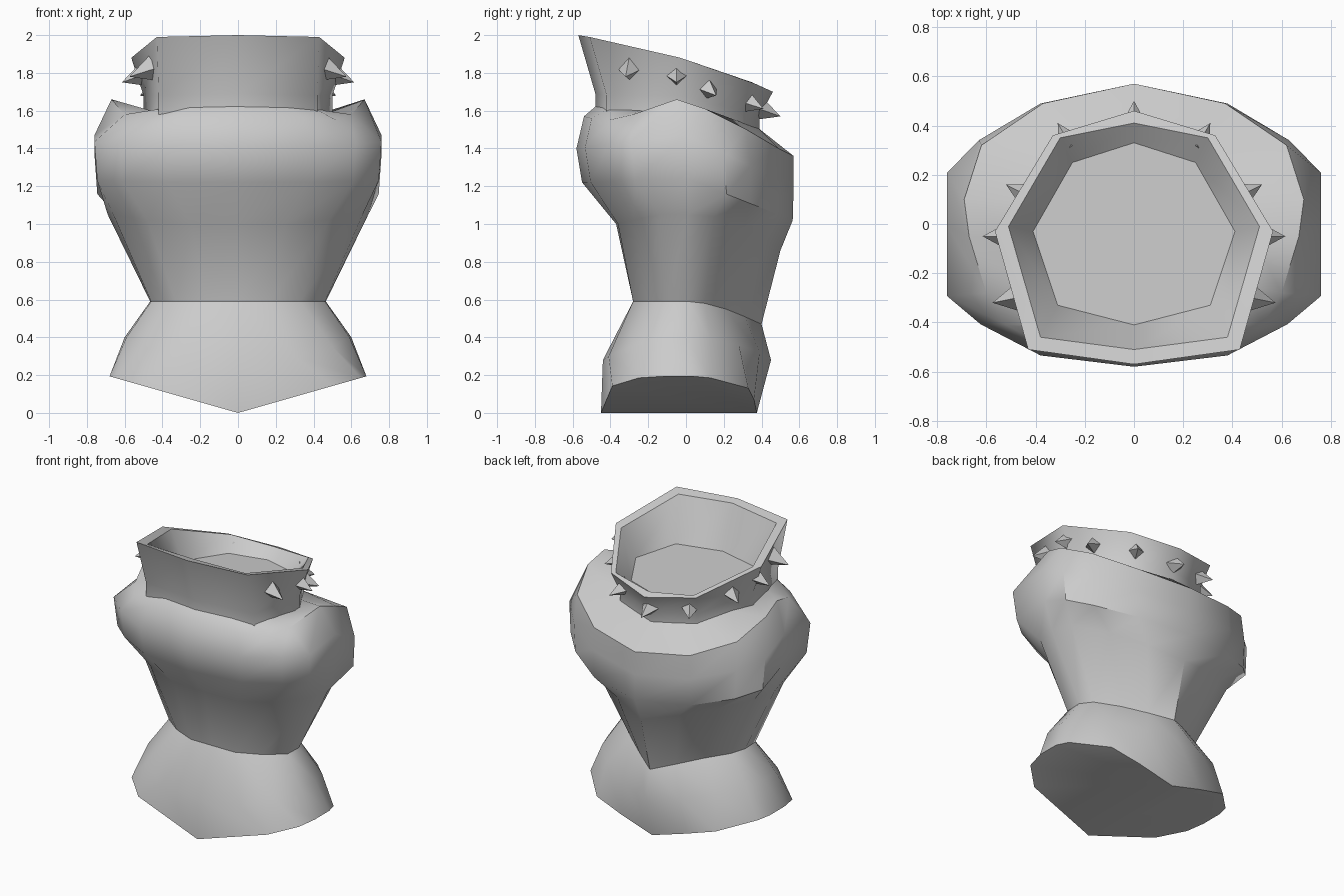
import bpy, bmesh, math
from mathutils import Vector

cube = bpy.data.objects.get("Cube")
if cube:
    bpy.data.objects.remove(cube)

grey = bpy.data.materials.new("plain_grey")
grey.use_nodes = True
grey.diffuse_color = (0.6, 0.6, 0.6, 1)
grey.node_tree.nodes["Principled BSDF"].inputs["Base Color"].default_value = (0.6, 0.6, 0.6, 1)

# Half outline from front centre to back centre: x share, y share
BODY = [(0, -1), (.5, -.92), (.82, -.7), (1, -.5), (1, 0), (1, .37), (.83, .6), (.5, .86), (0, 1)]


def mirror(half):
    """Close a half outline into a full loop."""
    return [Vector(p) for p in half] + [Vector((-x, y, z)) for x, y, z in half[-2:0:-1]]


def ring(width, front, back, z_front, z_side, z_back):
    mid, reach = (front + back) / 2, (back - front) / 2
    half = []
    for u, v in BODY:
        end = z_front if v < 0 else z_back
        half.append((u * width, mid + v * reach, z_side + (end - z_side) * abs(v)))
    return mirror(half)


def finish(name, bm, angle=None):
    bmesh.ops.recalc_face_normals(bm, faces=bm.faces)
    mesh = bpy.data.meshes.new(name)
    bm.to_mesh(mesh)
    bm.free()
    mesh.materials.append(grey)
    obj = bpy.data.objects.new(name, mesh)
    bpy.context.collection.objects.link(obj)
    if angle:
        bpy.ops.object.select_all(action='DESELECT')
        obj.select_set(True)
        bpy.context.view_layer.objects.active = obj
        bpy.ops.object.shade_smooth_by_angle(angle=math.radians(angle), keep_sharp_edges=True)


def loft(rings, sharp=()):
    """Bridge successive loops with quads; the loops listed in sharp keep a hard edge."""
    bm = bmesh.new()
    loops = [[bm.verts.new(p) for p in r] for r in rings]
    n = len(loops[0])
    for a, b in zip(loops, loops[1:]):
        for i in range(n):
            j = (i + 1) % n
            bm.faces.new((a[i], a[j], b[j], b[i]))
    for k in sharp:
        for i in range(n):
            bm.edges.get((loops[k][i - 1], loops[k][i])).smooth = False
    return bm, loops[-1]


# Torso: waist, ribs, chest, shoulder ridge, neck opening
waist = mirror([(0, -.28, .59), (.17, -.28, .59), (.33, -.21, .59), (.46, -.11, .59), (.465, .01, .59),
                (.42, .1, .58), (.28, .21, .55), (.14, .31, .51), (0, .4, .47)])
ribs = mirror([(0, -.37, 1), (.25, -.36, 1), (.48, -.28, 1.02), (.66, -.14, 1.05), (.69, .01, 1.05),
               (.64, .15, 1.04), (.46, .31, .98), (.24, .42, .92), (0, .5, .86)])
shoulders = mirror([(0, -.54, 1.57), (.35, -.5, 1.56), (.52, -.41, 1.55), (.6, -.28, 1.58), (.67, -.05, 1.66),
                    (.69, .1, 1.61), (.62, .32, 1.5), (.37, .49, 1.4), (0, .57, 1.36)])
opening = mirror([(0, -.47, 1.63), (.25, -.44, 1.62), (.41, -.41, 1.61), (.46, -.25, 1.6), (.48, -.05, 1.59),
                  (.42, .1, 1.58), (.3, .29, 1.54), (.15, .34, 1.52), (0, .38, 1.51)])
bm, _ = loft([
    waist,
    ribs,
    ring(.745, -.55, .565, 1.22, 1.24, 1.02),
    ring(.76, -.58, .57, 1.40, 1.47, 1.2),
    shoulders,
    opening,
])
finish("torso", bm, 45)

# Hips: flare from the waist to a hem that rises towards both sides
flare = mirror([(0, -.44, .28), (.3, -.41, .3), (.5, -.3, .35), (.59, -.15, .4), (.6, 0, .4),
                (.56, .13, .39), (.42, .28, .36), (.22, .39, .32), (0, .45, .28)])
outline = [(0, -.45), (.5, -.39), (.65, -.25), (.68, -.12), (.68, .04), (.65, .13), (.46, .33), (.25, .36), (0, .375)]
hem = mirror([(x, y, .285 * x) for x, y in outline])
bm, low = loft([waist, flare, hem], sharp=[2])
half = len(outline)
bm.faces.new(low[:half])
bm.faces.new(low[half - 1:] + low[:1])
finish("hips", bm, 45)

# Collar: outer wall, sloped rim, inner wall and floor
base = mirror([(0, -.48, 1.58), (.42, -.42, 1.58), (.5, -.03, 1.57), (.3, .3, 1.5), (0, .39, 1.46)])
neck = mirror([(0, -.48, 1.69), (.42, -.42, 1.68), (.5, -.03, 1.68), (.3, .3, 1.6), (0, .39, 1.57)])
rim = mirror([(0, -.57, 2), (.43, -.51, 1.99), (.565, -.03, 1.88), (.33, .36, 1.745), (0, .46, 1.7)])
lip = mirror([(0, -.51, 1.99), (.38, -.46, 1.97), (.51, -.01, 1.87), (.3, .35, 1.75), (0, .41, 1.72)])
floor = mirror([(0, -.41, 1.69), (.31, -.33, 1.69), (.41, -.03, 1.68), (.25, .25, 1.67), (0, .33, 1.66)])
bm, inner = loft([base, neck, rim, lip, floor], sharp=[2, 3, 4])
bm.faces.new(inner)
finish("collar", bm, 80)


# Collar spikes: four-sided pyramids pointing outwards and slightly down
def spike(name, tip, out):
    tip = Vector(tip)
    axis = Vector((*out, -.35)).normalized()
    bm = bmesh.new()
    bmesh.ops.create_cone(bm, segments=4, radius1=.072, radius2=0, depth=.14, cap_ends=True)
    turn = axis.to_track_quat('Z', 'Y')
    for v in bm.verts:
        v.co = turn @ v.co + tip - axis * .07
    finish(name, bm)


spike("back_spike", (0, .5, 1.57), (0, 1))
for side, s in (("left", 1), ("right", -1)):
    spike(side + "_rear_spike", (s * .31, .41, 1.61), (s * .5, .85))
    spike(side + "_rear_side_spike", (s * .52, .16, 1.68), (s * .88, .45))
    spike(side + "_side_spike", (s * .615, -.05, 1.75), (s, 0))
    spike(side + "_front_side_spike", (s * .575, -.32, 1.78), (s, -.2))
